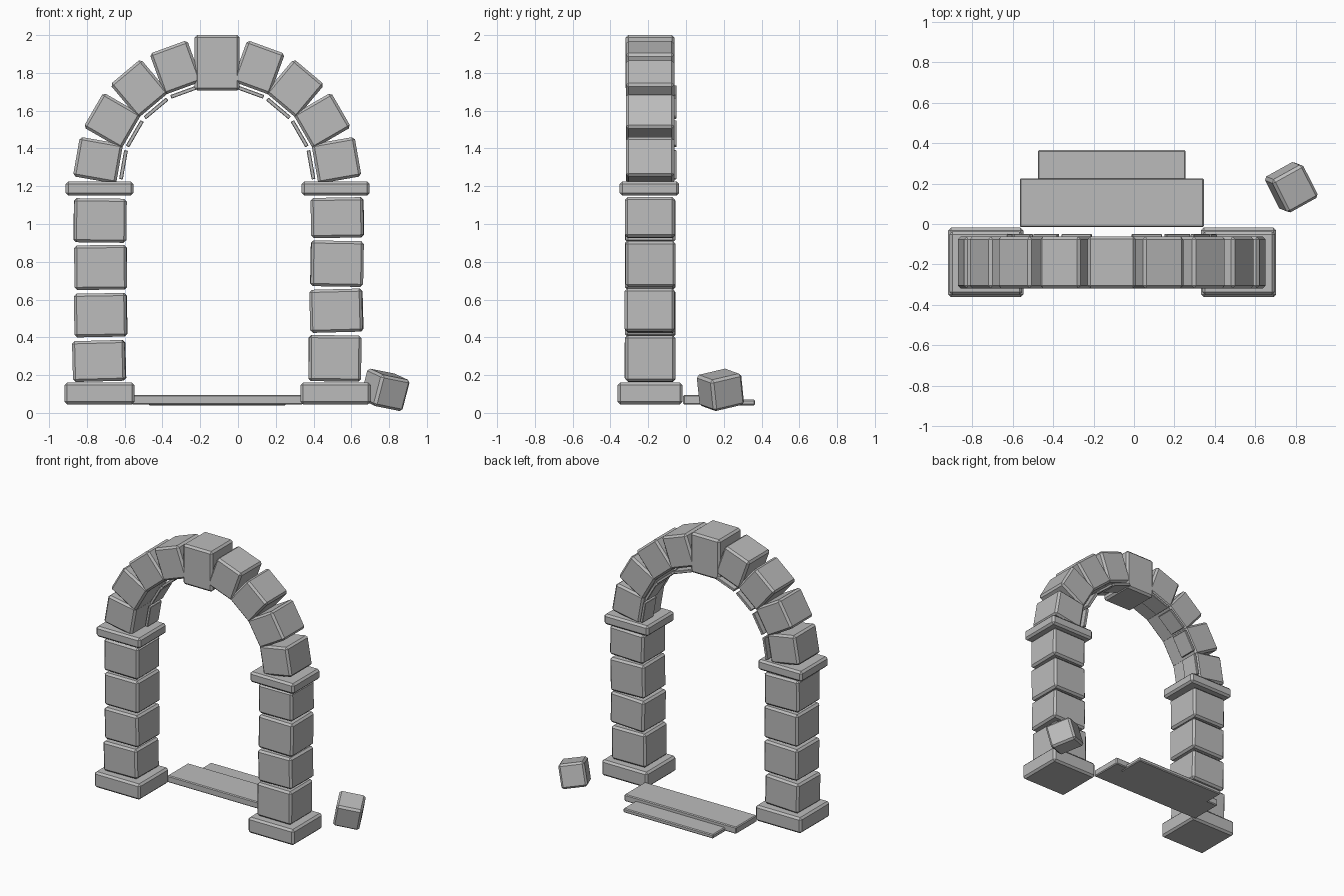
import bpy
import math
from mathutils import Vector, Matrix

cube = bpy.data.objects.get("Cube")
if cube:
    bpy.data.objects.remove(cube, do_unlink=True)

stone = bpy.data.materials.new("grey_stone")
stone.use_nodes = True
COLOUR = (0.5, 0.5, 0.5, 1)
stone.diffuse_color = COLOUR
stone.node_tree.nodes["Principled BSDF"].inputs["Base Color"].default_value = COLOUR


def block(name, centre, size, rotation=None, bevel=0.014):
    """Chamfered stone block with flat faces."""
    bpy.ops.mesh.primitive_cube_add(size=1)
    ob = bpy.context.object
    ob.name = name
    ob.data.transform(Matrix.Diagonal((*size, 1)))
    turn = rotation.to_4x4() if rotation else Matrix.Identity(4)
    ob.matrix_world = Matrix.Translation(centre) @ turn
    ob.data.materials.append(stone)
    if bevel:
        mod = ob.modifiers.new("chamfer", 'BEVEL')
        mod.width = bevel
        mod.segments = 1
    return ob


def spin(degrees, axis='Y'):
    return Matrix.Rotation(math.radians(degrees), 3, axis)


MID_X, MID_Y, SPRING_Z = -0.11, -0.19, 1.226

# Pillars: plinth, four uneven blocks, capital
# each block: x centre, bottom, top, tilt
pillars = {
    "right": (-0.733, [(-0.735, 0.165, 0.385, -1.5), (-0.727, 0.4, 0.635, -1),
                       (-0.727, 0.65, 0.89, -0.5), (-0.73, 0.9, 1.137, 0.7)]),
    "left": (0.517, [(0.513, 0.165, 0.413, 0.5), (0.521, 0.425, 0.657, -1.5),
                     (0.524, 0.667, 0.913, 1), (0.526, 0.925, 1.142, -1)]),
}
for side, (x, blocks) in pillars.items():
    block(side + "_plinth", (x, MID_Y, 0.103), (0.372, 0.344, 0.115))
    block(side + "_capital", (x, MID_Y - 0.004, 1.188), (0.359, 0.314, 0.076))
    for i, (bx, low, high, tilt) in enumerate(blocks):
        block(f"{side}_pillar_block_{i + 1}", (bx, MID_Y, (low + high) / 2),
              (0.278, 0.265, high - low - 0.004), spin(tilt) @ spin(tilt * 0.7, 'Z'))

# Arch stones fanned around the spring point, with thin lining plates inside
for i in range(9):
    angle = 10 + 20 * i
    radians = math.radians(angle)
    outward = Vector((math.cos(radians), 0, math.sin(radians)))
    centre = Vector((MID_X, MID_Y, SPRING_Z))
    if i == 4:
        block("keystone", centre + outward * 0.627, (0.295, 0.258, 0.238), spin(-angle))
        continue
    block(f"arch_stone_{i + 1}", centre + outward * 0.641,
          (0.232, 0.256, 0.212), spin(-angle))
    block(f"arch_lining_{i + 1}", centre + outward * 0.504 + Vector((0, 0.075, 0)),
          (0.02, 0.13, 0.155), spin(-angle), bevel=0.003)

# Threshold steps behind the arch
block("upper_step", (MID_X, 0.105, 0.07), (0.91, 0.24, 0.05), bevel=0.006)
block("lower_step", (MID_X, 0.265, 0.055), (0.73, 0.2, 0.03), bevel=0.006)

# Fallen stone lying beside the arch
lean = Vector((0, 0, 1)).rotation_difference(Vector((0.25, -0.1, 0.96))).to_matrix()
block("fallen_stone", (0.778, 0.182, 0.122), (0.178, 0.187, 0.172), lean @ spin(28, 'Z'))
